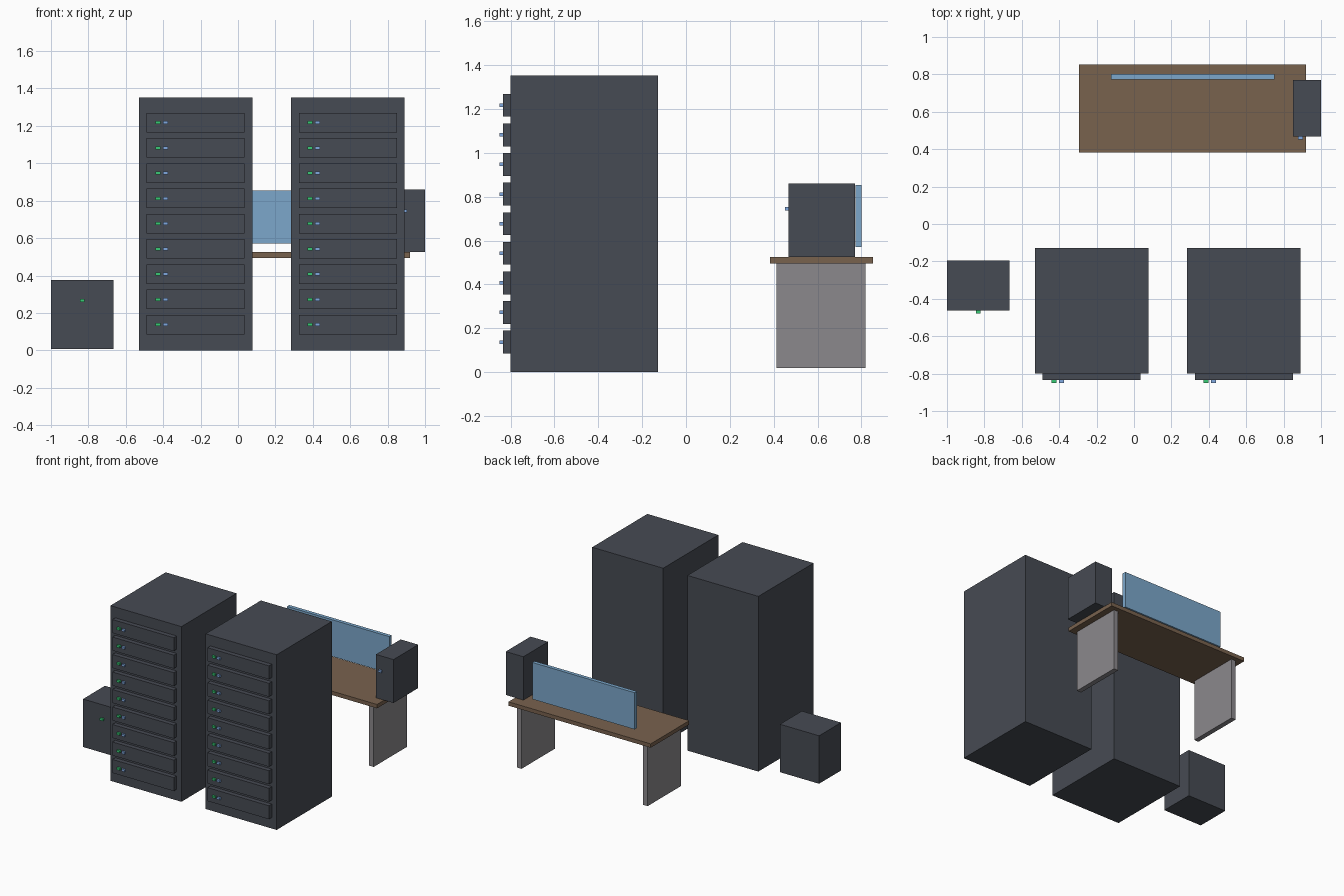
import bpy

cube = bpy.data.objects.get("Cube")
if cube:
    bpy.data.objects.remove(cube, do_unlink=True)


def make_material(name, r, g, b):
    mat = bpy.data.materials.new(name)
    mat.use_nodes = True
    mat.diffuse_color = (r, g, b, 1)
    mat.node_tree.nodes["Principled BSDF"].inputs["Base Color"].default_value = (r, g, b, 1)
    return mat


charcoal = make_material("charcoal metal", 0.062, 0.07, 0.087)
wood = make_material("brown wood", 0.19, 0.122, 0.076)
grey = make_material("grey panel", 0.26, 0.25, 0.265)
glass = make_material("blue panel", 0.2, 0.39, 0.6)
green = make_material("green light", 0.04, 0.6, 0.18)
blue = make_material("blue light", 0.22, 0.4, 0.75)


def box(name, mat, x, y, z):
    """Box spanning the (low, high) range given on each axis."""
    bpy.ops.mesh.primitive_cube_add(size=1, location=[sum(r) / 2 for r in (x, y, z)])
    obj = bpy.context.object
    obj.name = name
    obj.scale = [r[1] - r[0] for r in (x, y, z)]
    bpy.ops.object.transform_apply(location=False, rotation=False, scale=True)
    obj.data.materials.append(mat)
    return obj


def light(name, mat, x, face_y, z):
    """Small indicator standing out of a front face."""
    box(name, mat, (x - 0.013, x + 0.013), (face_y - 0.016, face_y), (z - 0.008, z + 0.008))


# Server racks with nine drawers, each with two indicators
for side, cx in (("right", -0.226), ("left", 0.587)):
    box(f"{side}_rack", charcoal, (cx - 0.303, cx + 0.303), (-0.8, -0.127), (0, 1.352))
    for i in range(9):
        z = 0.137 + 0.135 * i
        box(f"{side}_server_{i + 1}", charcoal,
            (cx - 0.262, cx + 0.262), (-0.835, -0.8), (z - 0.052, z + 0.052))
        light(f"{side}_green_light_{i + 1}", green, cx - 0.202, -0.835, z)
        light(f"{side}_blue_light_{i + 1}", blue, cx - 0.161, -0.835, z)

# Floor unit
box("floor_unit", charcoal, (-1, -0.666), (-0.462, -0.195), (0.006, 0.376))
light("floor_unit_light", green, -0.833, -0.462, 0.267)

# Desk with two slab legs
box("desk_top", wood, (-0.295, 0.92), (0.382, 0.852), (0.495, 0.525))
for side, cx in (("right", -0.226), ("left", 0.851)):
    box(f"{side}_desk_leg", grey, (cx - 0.019, cx + 0.019), (0.412, 0.818), (0.018, 0.495))

# Screen panel and computer on the desk
box("screen_panel", glass, (-0.122, 0.752), (0.773, 0.801), (0.571, 0.854))
box("computer_case", charcoal, (0.85, 1), (0.468, 0.77), (0.525, 0.86))
light("computer_light", blue, 0.891, 0.468, 0.745)
